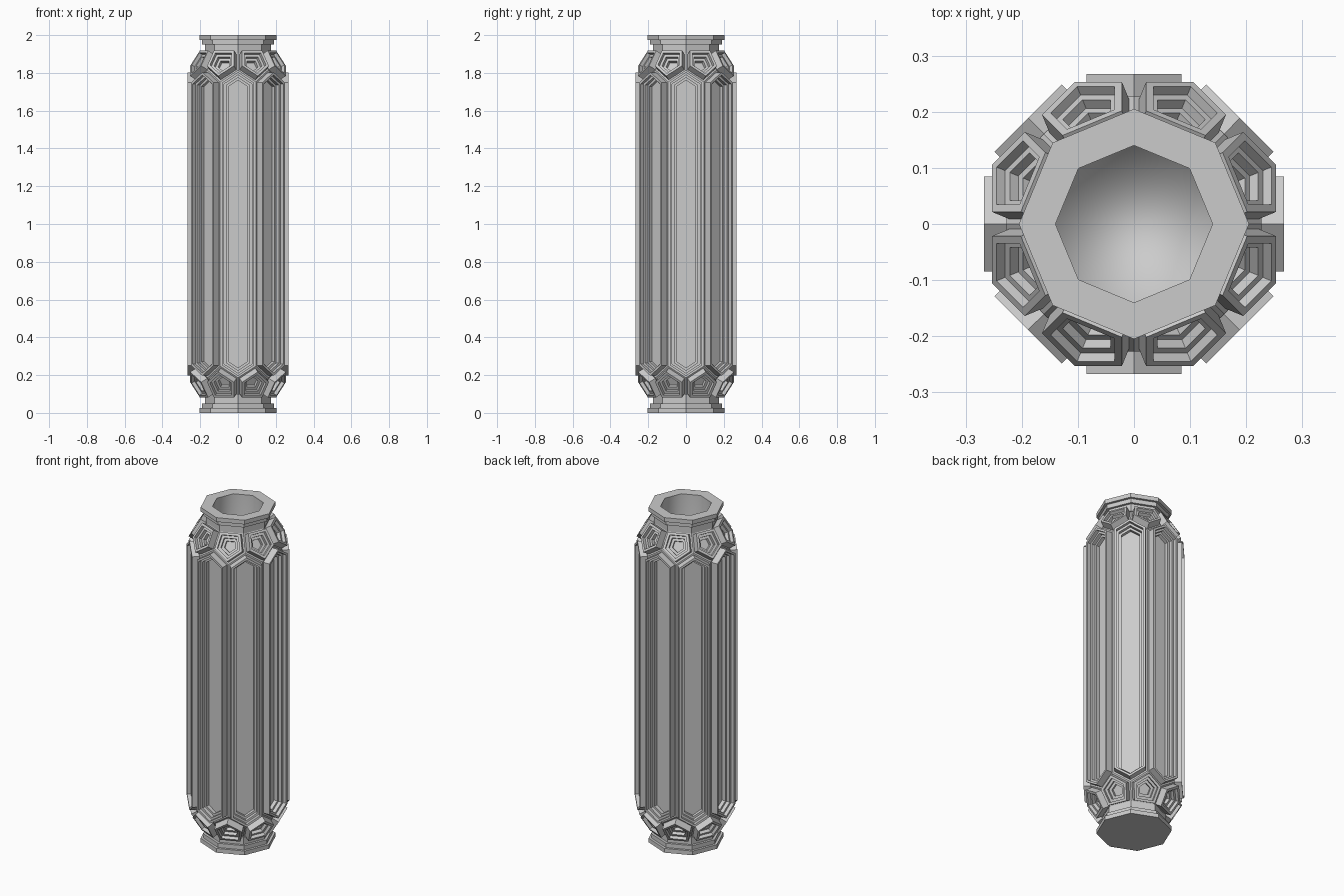
import bpy, bmesh
from math import cos, sin, pi

if "Cube" in bpy.data.objects:
    bpy.data.objects.remove(bpy.data.objects["Cube"])

N = 8
HALF = pi / N
A, ZS = 0.227, 1.753          # flat radius of the body, panel shoulder height
RT, ZT = 0.1684, 1.906        # radius and height where the neck begins
RS = A / cos(HALF)
RTF = RT * cos(HALF)
ZA = ZS + (RS - A * cos(HALF)) * (ZT - ZS) / (RS - RTF)   # panel tip, keeps pentagons flat


def ring(bm, r, z, offset=0.0):
    return [bm.verts.new((r * cos(2 * HALF * i + offset), r * sin(2 * HALF * i + offset), z))
            for i in range(N)]


def finish(bm, name):
    me = bpy.data.meshes.new(name)
    bm.to_mesh(me)
    bm.free()
    ob = bpy.data.objects.new(name, me)
    bpy.context.collection.objects.link(ob)
    return ob


def lathe(name, profile, cap_last=False):
    bm = bmesh.new()
    rings = [ring(bm, r, z) for r, z in profile]
    for a, b in zip(rings, rings[1:]):
        for i in range(N):
            j = (i + 1) % N
            bm.faces.new((a[i], a[j], b[j], b[i]))
    if cap_last:
        bm.faces.new(rings[-1])
    bmesh.ops.recalc_face_normals(bm, faces=bm.faces[:])
    return finish(bm, name)


def raise_faces(bm, faces, height):
    # straight-walled extrusion of each face along its own normal
    out = bmesh.ops.extrude_discrete_faces(bm, faces=faces)["faces"]
    for f in out:
        f.normal_update()
        d = f.normal * height
        for v in f.verts:
            v.co += d
    return out


def stepped_panels(bm, faces, gap, height, step, depth, count):
    bmesh.ops.inset_individual(bm, faces=faces, thickness=gap, use_even_offset=True)
    faces = raise_faces(bm, faces, height)
    for _ in range(count):
        bmesh.ops.inset_individual(bm, faces=faces, thickness=step, use_even_offset=True)
        faces = raise_faces(bm, faces, -depth)


# Body: long hexagons around the side, pentagons at both shoulders
bm = bmesh.new()
top, tip_t, sh_t = ring(bm, RT, ZT), ring(bm, A, ZA), ring(bm, RS, ZS, HALF)
bot, tip_b, sh_b = ring(bm, RT, 2 - ZT), ring(bm, A, 2 - ZA), ring(bm, RS, 2 - ZS, HALF)
hexes, pents = [], []
for i in range(N):
    j = (i + 1) % N
    hexes.append(bm.faces.new((tip_b[i], sh_b[i], sh_t[i], tip_t[i], sh_t[i - 1], sh_b[i - 1])))
    pents.append(bm.faces.new((tip_t[i], sh_t[i], tip_t[j], top[j], top[i])))
    pents.append(bm.faces.new((tip_b[j], sh_b[i], tip_b[i], bot[i], bot[j])))
bm.normal_update()
stepped_panels(bm, hexes, 0.009, 0.040, 0.012, 0.021, 3)
stepped_panels(bm, pents, 0.009, 0.040, 0.014, 0.019, 3)
finish(bm, "panelled_body")

# Stepped octagonal neck and foot
steps = [(RT, ZT), (0.175, ZT), (0.175, 1.95), (0.19, 1.95),
         (0.19, 1.975), (0.205, 1.975), (0.205, 2.0)]
lathe("neck_rim", steps + [(0.14, 2.0)])
lathe("foot", [(r, 2 - z) for r, z in steps], cap_last=True)

# Hollow inside, smooth shaded and facing inward
inner = lathe("hollow_inside", [(0.14, 2.0), (0.14, 0.06)], cap_last=True)
inner.data.flip_normals()
for p in inner.data.polygons:
    p.use_smooth = True
